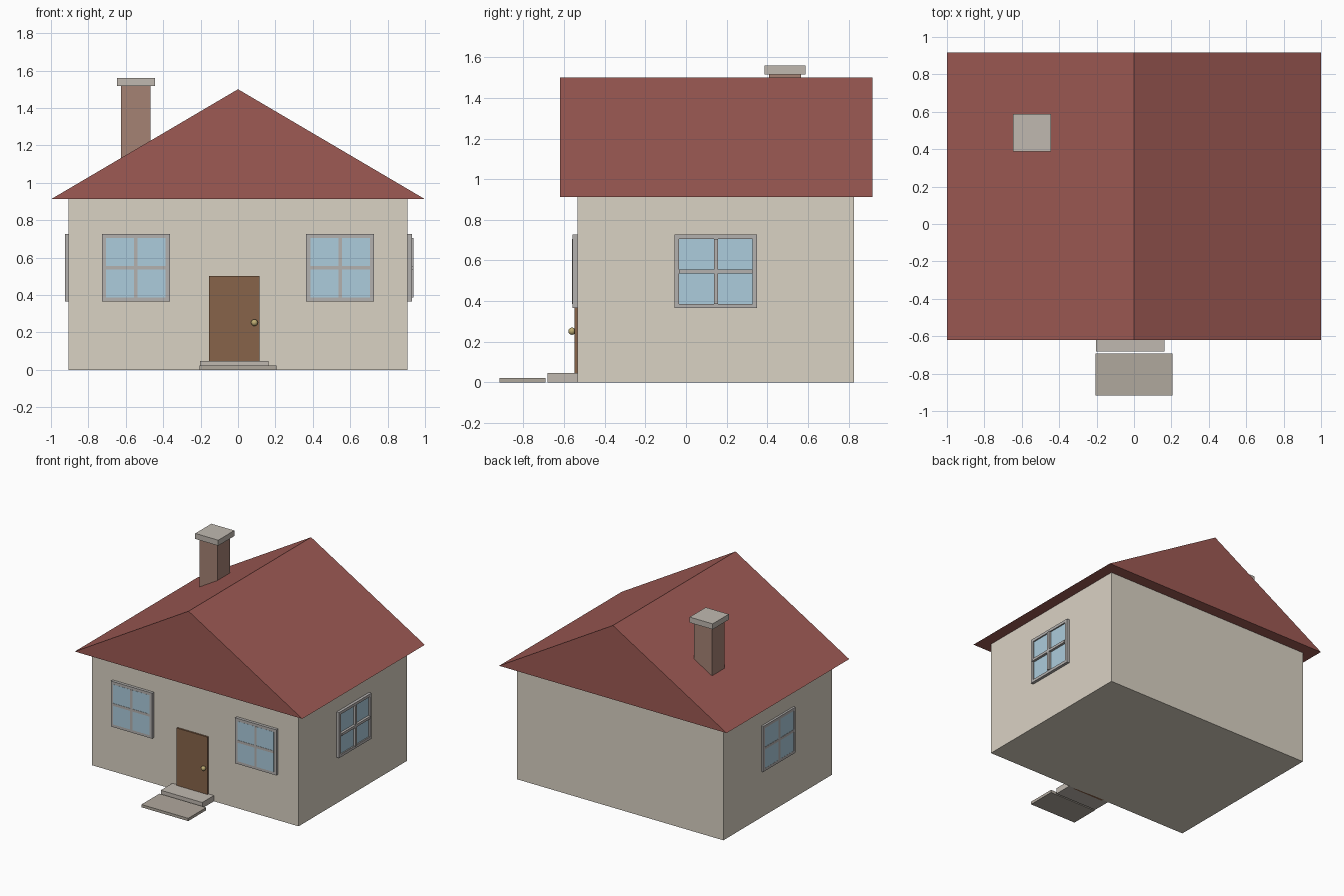
import bpy, bmesh
from math import radians
from mathutils import Matrix, Vector

if "Cube" in bpy.data.objects:
    bpy.data.objects.remove(bpy.data.objects["Cube"])


def material(name, r, g, b):
    m = bpy.data.materials.new(name)
    lin = lambda c: (c / 255 / 12.92) if c < 11 else ((c / 255 + 0.055) / 1.055) ** 2.4
    m.diffuse_color = (lin(r), lin(g), lin(b), 1)
    m.use_nodes = True
    m.node_tree.nodes["Principled BSDF"].inputs["Base Color"].default_value = m.diffuse_color
    return m


CREAM = material("cream_wall", 218, 210, 196)
RED = material("roof_red", 158, 90, 84)
BRICK = material("brick", 165, 130, 116)
WOOD = material("door_wood", 135, 100, 74)
GLASS = material("window_glass", 172, 204, 220)
STONE = material("stone", 192, 185, 176)
PAVING = material("paving", 176, 168, 157)
TRIM = material("window_trim", 180, 177, 175)
BRASS = material("brass", 190, 172, 115)


def finish(name, bm, mat, matrix=Matrix()):
    bmesh.ops.recalc_face_normals(bm, faces=bm.faces)
    me = bpy.data.meshes.new(name)
    bm.to_mesh(me)
    bm.free()
    me.materials.append(mat)
    ob = bpy.data.objects.new(name, me)
    ob.matrix_world = matrix
    bpy.context.collection.objects.link(ob)
    return ob


def add_box(bm, lo, hi):
    lo, hi = Vector(lo), Vector(hi)
    bmesh.ops.create_cube(bm, size=1, matrix=Matrix.Translation((lo + hi) / 2)
                          @ Matrix.Diagonal((*(hi - lo), 1)))


def box(name, lo, hi, mat, matrix=Matrix()):
    bm = bmesh.new()
    add_box(bm, lo, hi)
    return finish(name, bm, mat, matrix)


def window(name, pos, angle, w, h, frame_d, glass_d, bar_d):
    """Window facing local -y, back resting on the wall at pos."""
    mx = Matrix.Translation(pos) @ Matrix.Rotation(radians(angle), 4, 'Z')
    x, z, t = w / 2, h / 2, 0.022
    bm = bmesh.new()
    for s in (-1, 1):
        a, b = sorted((s * x, s * (x - t)))
        add_box(bm, (a, -frame_d, -z), (b, 0, z))
        a, b = sorted((s * z, s * (z - t)))
        add_box(bm, (t - x, -frame_d, a), (x - t, 0, b))
    finish(name + "_frame", bm, TRIM, mx)
    box(name + "_glass", (t - x, -glass_d, t - z), (x - t, 0, z - t), GLASS, mx)
    bm = bmesh.new()
    add_box(bm, (-0.01, -bar_d, t - z), (0.01, 0, z - t))
    add_box(bm, (t - x, -bar_d, -0.01), (x - t, 0, 0.01))
    finish(name + "_bars", bm, TRIM, mx)


# Walls
box("walls", (-0.907, -0.535, 0), (0.907, 0.826, 0.912), CREAM)

# Gabled roof: extruded triangle
bm = bmesh.new()
gable = bm.faces.new([bm.verts.new((x, -0.621, z))
                      for x, z in ((-1, 0.912), (1, 0.912), (0, 1.5))])
ext = bmesh.ops.extrude_face_region(bm, geom=[gable], use_keep_orig=True)
bmesh.ops.translate(bm, vec=(0, 1.539, 0),
                    verts=[v for v in ext["geom"] if isinstance(v, bmesh.types.BMVert)])
finish("roof", bm, RED)

# Chimney and cap
box("chimney", (-0.625, 0.408, 1.0), (-0.467, 0.567, 1.516), BRICK)
box("chimney_cap", (-0.647, 0.387, 1.516), (-0.445, 0.589, 1.56), STONE)

# Door with knob
box("door", (-0.155, -0.548, 0), (0.115, -0.53, 0.502), WOOD)
bm = bmesh.new()
bmesh.ops.create_uvsphere(bm, u_segments=20, v_segments=12, radius=0.018,
                          matrix=Matrix.Translation((0.088, -0.561, 0.252)))
for f in bm.faces:
    f.smooth = True
finish("door_knob", bm, BRASS)

# Doorstep and paving slab
box("doorstep", (-0.202, -0.681, 0), (0.163, -0.535, 0.046), STONE)
box("paving_slab", (-0.206, -0.918, 0), (0.205, -0.692, 0.022), PAVING)

# Windows
for side, s in (("left", -1), ("right", 1)):
    window("front_" + side + "_window", (s * 0.546, -0.535, 0.546), 0,
           0.363, 0.362, 0.023, 0.024, 0.026)
window("right_window", (0.907, 0.147, 0.546), 90, 0.406, 0.362, 0.022, 0.012, 0.031)
window("left_window", (-0.907, 0.147, 0.546), -90, 0.406, 0.362, 0.017, 0.016, 0.018)
